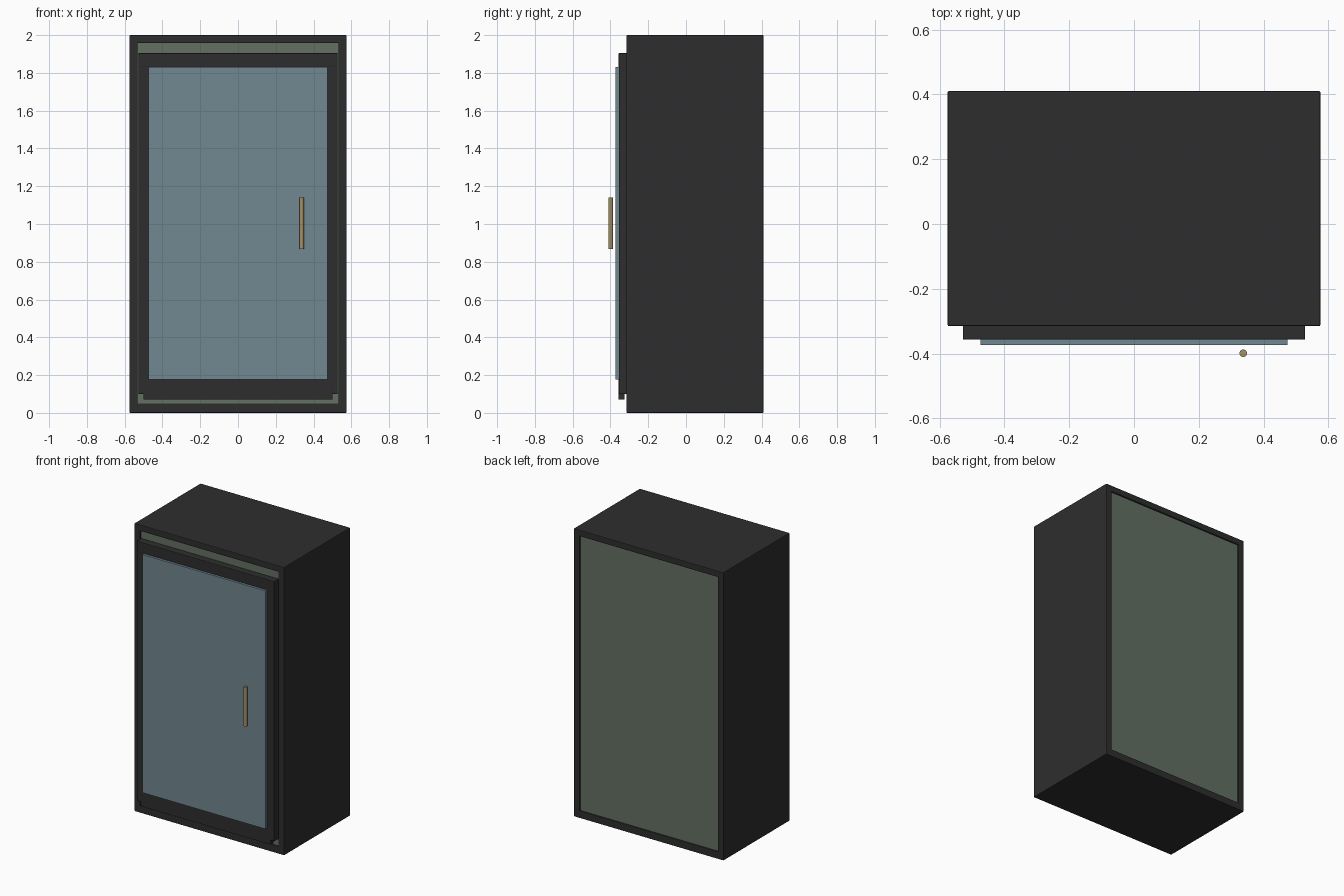
import bpy, bmesh

if "Cube" in bpy.data.objects:
    bpy.data.objects.remove(bpy.data.objects["Cube"])

def mat(name, c):
    m = bpy.data.materials.new(name)
    m.diffuse_color = (*c, 1)
    m.use_nodes = True
    m.node_tree.nodes["Principled BSDF"].inputs["Base Color"].default_value = m.diffuse_color
    return m

DARK = mat("charcoal", (0.027, 0.027, 0.028))
GREEN = mat("grey_green", (0.125, 0.16, 0.12))
GLASS = mat("blue_grey_glass", (0.165, 0.245, 0.285))
BRASS = mat("brass", (0.38, 0.28, 0.13))

def finish(name, bm, material, bevel=0):
    me = bpy.data.meshes.new(name)
    bm.to_mesh(me)
    bm.free()
    me.materials.append(material)
    ob = bpy.data.objects.new(name, me)
    bpy.context.collection.objects.link(ob)
    if bevel:
        b = ob.modifiers.new("edge", 'BEVEL')
        b.width, b.segments = bevel, 2
    return ob

def box(name, lo, hi, material, bevel=0):
    bm = bmesh.new()
    bmesh.ops.create_cube(bm, size=1)
    for v in bm.verts:
        for i in range(3):
            v.co[i] = lo[i] if v.co[i] < 0 else hi[i]
    return finish(name, bm, material, bevel)

F, B = -0.315, 0.41   # cabinet front and back

# cabinet shell, open at front and back
box("cabinet_top", (-0.575, F, 1.957), (0.575, B, 2.0), DARK, 0.004)
box("cabinet_bottom", (-0.575, F, 0), (0.575, B, 0.05), DARK, 0.004)
for s, side in ((-1, "left"), (1, "right")):
    xs = sorted((s * 0.575, s * 0.531))
    box(f"cabinet_{side}_side", (xs[0], F, 0.002), (xs[1], B, 1.998), DARK, 0.004)

# recessed front and back infill panels
box("front_panel", (-0.535, F + 0.01, 0.04), (0.535, F + 0.03, 1.965), GREEN)
box("back_panel", (-0.535, B - 0.03, 0.04), (0.535, B - 0.01, 1.965), GREEN)

# door frame
box("door_top_rail", (-0.528, -0.357, 1.83), (0.528, -0.305, 1.905), DARK, 0.004)
box("door_bottom_rail", (-0.50, -0.357, 0.07), (0.50, -0.325, 0.18), DARK, 0.003)
for s, side in ((-1, "left"), (1, "right")):
    xs = sorted((s * 0.47, s * 0.528))
    box(f"door_{side}_stile", (xs[0], -0.356, 0.10), (xs[1], -0.305, 1.904), DARK, 0.004)

# glass pane
box("door_glass", (-0.473, -0.373, 0.178), (0.473, -0.335, 1.832), GLASS)

# round bar handle
bm = bmesh.new()
bmesh.ops.create_cone(bm, cap_ends=True, segments=24, radius1=0.0115, radius2=0.0115, depth=0.272)
handle = finish("door_handle", bm, BRASS)
handle.location = (0.337, -0.3985, 1.004)
bpy.context.view_layer.objects.active = handle
handle.select_set(True)
bpy.ops.object.shade_smooth_by_angle()
